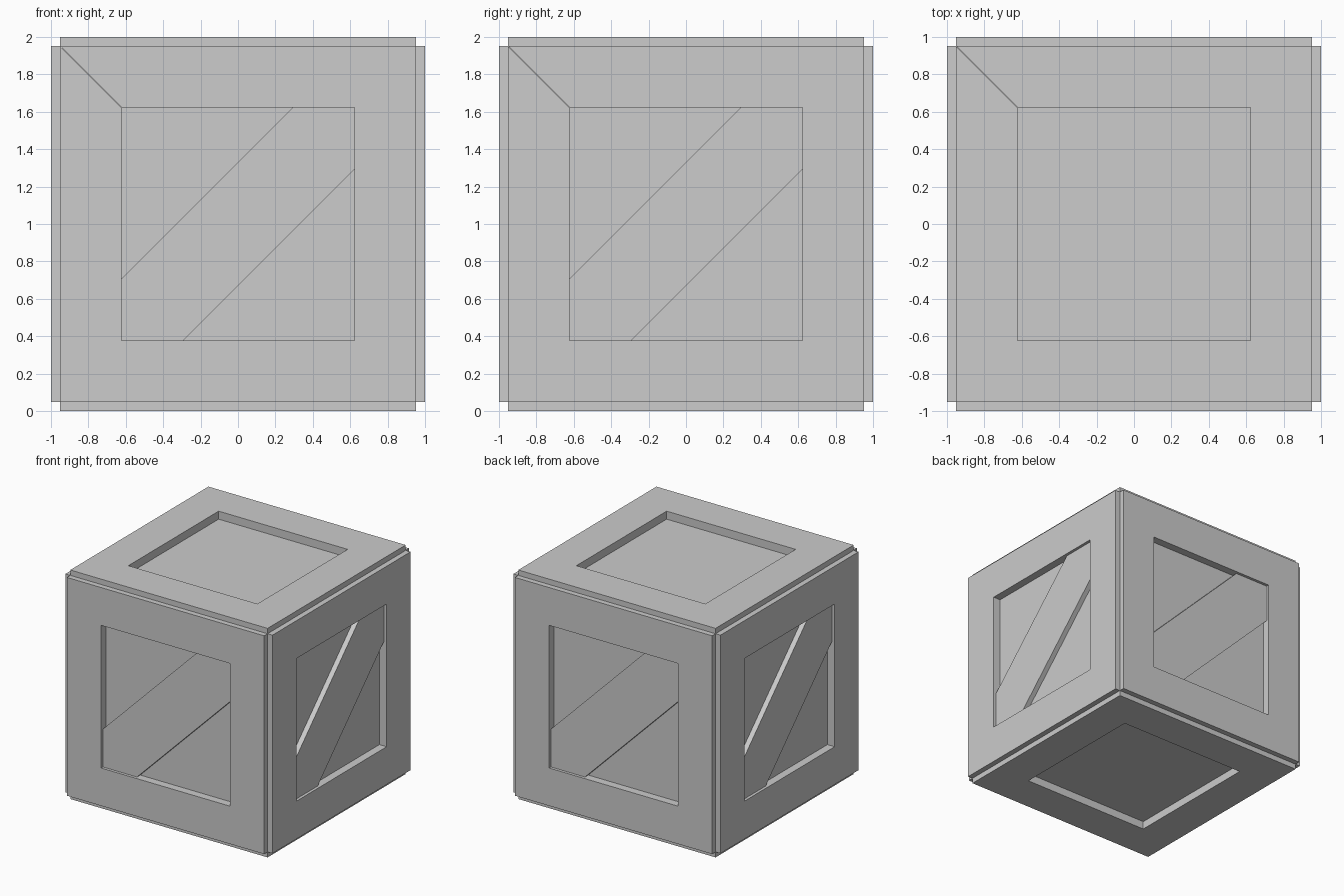
import bpy
import bmesh
from math import pi
from mathutils import Matrix

default = bpy.data.objects.get("Cube")
if default:
    bpy.data.objects.remove(default, do_unlink=True)

# Main sizes, measured from the crate centre
OUTER = 1.0      # face of the frames
RIM = 0.953      # outer edge of each frame
HOLE = 0.623     # edge of each opening
PANEL = 0.93     # recessed panels
BRACE = 0.975    # face of the diagonal boards
BAND = 0.33      # half height of a diagonal board, along the upright

grey = bpy.data.materials.new("plain_grey")
grey.use_nodes = True
colour = (0.604, 0.604, 0.604, 1)
grey.diffuse_color = colour
grey.node_tree.nodes["Principled BSDF"].inputs["Base Color"].default_value = colour

CENTRE = Matrix.Translation((0, 0, OUTER))


def add_prism(bm, outline, low, high, matrix):
    """Extrude a flat outline from low to high, then place it."""
    base = [bm.verts.new(matrix @ Matrix.Translation((u, v, low)).translation)
            for u, v in outline]
    top = [bm.verts.new(matrix @ Matrix.Translation((u, v, high)).translation)
           for u, v in outline]
    bm.faces.new(base[::-1])
    bm.faces.new(top)
    for i in range(len(base)):
        j = (i + 1) % len(base)
        bm.faces.new((base[i], base[j], top[j], top[i]))


def finish(bm, name):
    mesh = bpy.data.meshes.new(name)
    bmesh.ops.recalc_face_normals(bm, faces=bm.faces)
    bm.to_mesh(mesh)
    bm.free()
    mesh.materials.append(grey)
    obj = bpy.data.objects.new(name, mesh)
    bpy.context.collection.objects.link(obj)


# Inner box, whose sides are the recessed panels
bm = bmesh.new()
bmesh.ops.create_cube(bm, size=2 * PANEL, matrix=CENTRE)
finish(bm, "inner_box")

# Each side is drawn flat, then turned to face outwards
upright = Matrix.Rotation(pi / 2, 4, "X")
sides = {
    "front": upright,
    "left": Matrix.Rotation(pi / 2, 4, "Z") @ upright,
    "back": Matrix.Rotation(pi, 4, "Z") @ upright,
    "right": Matrix.Rotation(-pi / 2, 4, "Z") @ upright,
    "top": Matrix.Identity(4),
    "bottom": Matrix.Rotation(pi, 4, "X"),
}

mitred_board = [(-RIM, -RIM), (RIM, -RIM), (HOLE, -HOLE), (-HOLE, -HOLE)]
end = HOLE + 0.01
diagonal_board = [(-end, -end), (BAND - end, -end), (end, end - BAND),
                  (end, end), (end - BAND, end), (-end, BAND - end)]

for side, turn in sides.items():
    # Four mitred boards around the opening
    bm = bmesh.new()
    for quarter in range(4):
        spin = Matrix.Rotation(quarter * pi / 2, 4, "Z")
        add_prism(bm, mitred_board, 0.9, OUTER, CENTRE @ turn @ spin)
    finish(bm, side + "_frame")

    # Diagonal board on the upright sides
    if side not in ("top", "bottom"):
        bm = bmesh.new()
        add_prism(bm, diagonal_board, 0.9, BRACE, CENTRE @ turn)
        finish(bm, side + "_diagonal_board")
